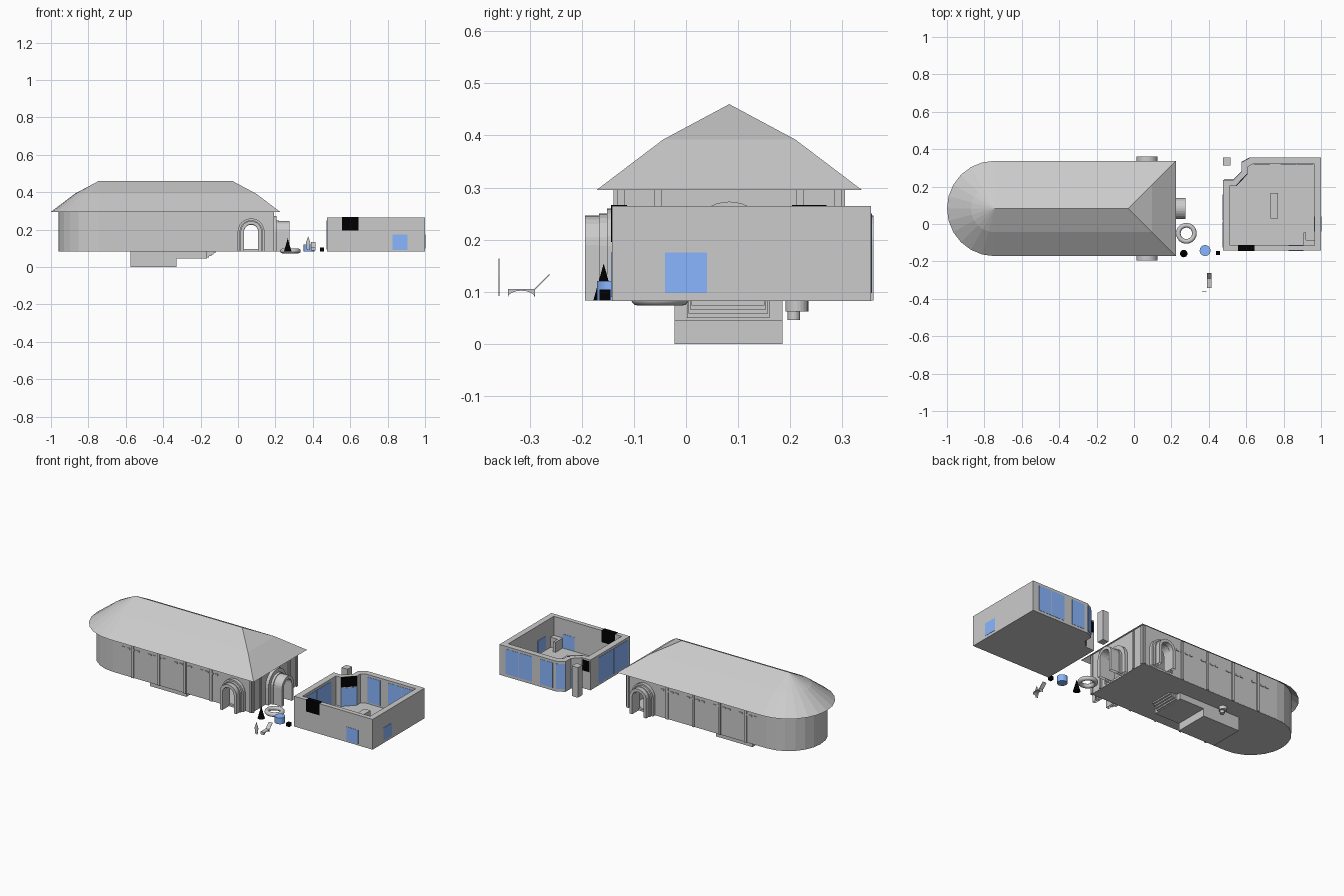
import bpy, bmesh, math
from mathutils import Matrix

if "Cube" in bpy.data.objects:
    bpy.data.objects.remove(bpy.data.objects["Cube"])

CY = 0.083          # centre line of the long hall
BASE = 0.083        # ground level


def mat(name, col):
    m = bpy.data.materials.new(name)
    m.diffuse_color = col
    m.use_nodes = True
    m.node_tree.nodes["Principled BSDF"].inputs["Base Color"].default_value = m.diffuse_color
    return m


BLUE = mat("blue", (0.25, 0.47, 1.0, 1))
BLACK = mat("black", (0.0, 0.0, 0.0, 1))


def mesh(name, verts, faces, material=None):
    me = bpy.data.meshes.new(name)
    me.from_pydata(verts, [], faces)
    bm = bmesh.new()
    bm.from_mesh(me)
    bmesh.ops.remove_doubles(bm, verts=bm.verts, dist=1e-5)
    bmesh.ops.recalc_face_normals(bm, faces=bm.faces)
    bm.to_mesh(me)
    bm.free()
    ob = bpy.data.objects.new(name, me)
    bpy.context.collection.objects.link(ob)
    if material:
        me.materials.append(material)
    return ob


def loft(name, rings, closed_ring=True, wrap=False, caps=False, material=None):
    n = len(rings[0])
    faces = []
    for k in range(len(rings) if wrap else len(rings) - 1):
        a, b = k * n, ((k + 1) % len(rings)) * n
        for i in range(n if closed_ring else n - 1):
            j = (i + 1) % n
            faces.append((a + i, a + j, b + j, b + i))
    if caps:
        faces += [tuple(range(n)), tuple(range((len(rings) - 1) * n, len(rings) * n))]
    return mesh(name, [v for r in rings for v in r], faces, material)


def prism(name, pts, z0, z1, material=None):
    return loft(name, [[(x, y, z) for x, y in pts] for z in (z0, z1)], caps=True, material=material)


def box(name, x0, x1, y0, y1, z0, z1, material=None):
    return prism(name, [(x0, y0), (x1, y0), (x1, y1), (x0, y1)], z0, z1, material)


def tube(name, outer, inner, z0, z1):
    ring = lambda p, z: [(x, y, z) for x, y in p]
    return loft(name, [ring(outer, z0), ring(outer, z1), ring(inner, z1), ring(inner, z0)], wrap=True)


def outline(r, n=12):
    """Hall plan: square right end, round left end, at distance r from the ridge."""
    pts = [(-0.03 + r, CY - r), (-0.03 + r, CY + r)]
    for i in range(n + 1):
        a = math.pi / 2 + math.pi * i / n
        pts.append((-0.745 + r * math.cos(a), CY + r * math.sin(a)))
    return pts


def arch_pts(r, spring, n=12):
    arc = [(r * math.cos(math.pi * i / n), spring + r * math.sin(math.pi * i / n)) for i in range(n + 1)]
    return [(r, BASE)] + arc + [(-r, BASE)]


def arch(name, r_out, r_in, spring, d0, d1, place):
    """Arched surround, local: u across, d outwards, z up."""
    rings = [[(u, d, z) for u, z in arch_pts(r, spring)]
             for r, d in ((r_out, d0), (r_out, d1), (r_in, d1), (r_in, d0))]
    ob = loft(name, rings, closed_ring=False, wrap=True)
    ob.data.transform(place)
    return ob


# Hall: roof, walls, floor
loft("hall_roof", [[(x, y, z) for x, y in outline(r)]
                   for r, z in ((0.255, 0.295), (0.127, 0.392), (0.0, 0.46))])
walls = tube("hall_walls", outline(0.215), outline(0.2), BASE, 0.322)
prism("hall_floor", outline(0.214), BASE - 0.001, BASE + 0.006)

# Arched entrances on front, back and right end, with openings cut through the wall
sides = {
    "front": Matrix.Translation((0.07, CY - 0.215, 0)) @ Matrix.Rotation(math.pi, 4, 'Z'),
    "back": Matrix.Translation((0.07, CY + 0.215, 0)),
    "end": Matrix.Translation((0.185, CY, 0)) @ Matrix.Rotation(-math.pi / 2, 4, 'Z'),
}
for side, place in sides.items():
    end = side == "end"
    arch(side + "_porch_outer", 0.085 if end else 0.072, 0.038, 0.188, -0.01, 0.02, place)
    arch(side + "_porch_middle", 0.062, 0.038, 0.188, 0.0, 0.035, place)
    arch(side + "_porch_inner", 0.056, 0.038, 0.19, 0.0, 0.09 if end else 0.062, place)
    cutter = loft(side + "_door_cutter",
                  [[(u, d, z + (0.012 if z <= BASE else 0)) for u, z in arch_pts(0.04, 0.188)]
                   for d in (-0.05, 0.012)], caps=True)
    cutter.data.transform(place)
    cutter.hide_render = True
    cutter.hide_viewport = True
    mod = walls.modifiers.new(side, 'BOOLEAN')
    mod.operation = 'DIFFERENCE'
    mod.object = cutter

# Hall pilasters and rows of slit windows
for s in (-1, 1):
    y = CY + s * 0.215
    for x in (0.178, -0.085, -0.26, -0.435, -0.61):
        box("side_pilaster", x - 0.007, x + 0.007, y - 0.007, y + 0.007, BASE, 0.315)
    for bay in range(4):
        for k in range(4):
            x = -0.695 + 0.175 * bay + 0.032 * k + 0.013
            box("slit_ledge", x, x + 0.02, y - 0.004, y + 0.004, 0.247, 0.256)
for y in (-0.053, 0.219, CY - 0.208, CY + 0.208):
    box("end_pilaster", 0.178, 0.193, y - 0.007, y + 0.007, BASE, 0.315)

# Basement with stairs, and a round basin beneath the floor
box("basement", -0.575, -0.33, -0.022, 0.185, 0.0, BASE)
box("stair_landing", -0.33, -0.165, -0.022, 0.185, 0.045, BASE)
for i in range(4):
    box("stair_step", -0.17, -0.155 + 0.012 * i, 0.002 + 0.003 * i, 0.16 - 0.003 * i, 0.05 + 0.008 * i, BASE)


def cyl(name, x, y, r, z0, z1, n=20, material=None):
    pts = [(x + r * math.cos(2 * math.pi * i / n), y + r * math.sin(2 * math.pi * i / n)) for i in range(n)]
    return prism(name, pts, z0, z1, material)


cyl("basin", -0.44, 0.213, 0.022, 0.062, BASE)
cyl("basin_drain", -0.44, 0.207, 0.012, 0.046, 0.062)

# Roofless house with a notched porch corner
plan = [(0.475, -0.142), (1.0, -0.142), (1.0, 0.355), (0.62, 0.355), (0.575, 0.33), (0.575, 0.28), (0.53, 0.235), (0.475, 0.235)]
room = [(0.512, -0.115), (0.965, -0.115), (0.965, 0.32), (0.635, 0.32), (0.607, 0.305), (0.607, 0.268), (0.545, 0.205), (0.512, 0.205)]
tube("house_walls", plan, room, BASE, 0.265)
prism("house_floor", plan, BASE - 0.001, BASE + 0.006)
box("porch_post", 0.475, 0.515, 0.312, 0.355, BASE, 0.265)
box("counter", 0.73, 0.77, 0.03, 0.165, BASE, 0.14)
box("corner_bench", 0.905, 0.965, -0.115, -0.085, BASE, 0.15)
box("corner_bench_side", 0.905, 0.92, -0.115, -0.045, BASE, 0.15)

# House windows and doors, showing on both sides of the wall
E = 0.0015
for x in (0.78, 0.87, 0.64):
    box("back_window", x + 0.002, x + 0.088, 0.32 - E, 0.355 + E, 0.098, 0.25, BLUE)
box("right_window", 0.965 - E, 1.0 + E, -0.04, 0.04, 0.098, 0.175, BLUE)
box("front_window", 0.825, 0.905, -0.142 - E, -0.115 + E, 0.09, 0.175, BLUE)
box("front_vent", 0.555, 0.645, -0.142 - E, -0.115 + E, 0.195, 0.265 + E, BLACK)
for y in (-0.125, 0.02):
    box("left_window", 0.475 - E, 0.512 + E, y, y + 0.138, 0.095, 0.25, BLUE)


def wall_panel(name, p, q, z0, z1, material):
    """Thin panel standing on a slanted wall between two plan points."""
    dx, dy = q[0] - p[0], q[1] - p[1]
    l = math.hypot(dx, dy)
    nx, ny = -dy / l * 0.002, dx / l * 0.002
    prism(name, [(p[0] - nx, p[1] - ny), (q[0] - nx, q[1] - ny),
                 (q[0] + nx, q[1] + ny), (p[0] + nx, p[1] + ny)], z0, z1, material)


wall_panel("corner_window", plan[3], plan[4], 0.098, 0.25, BLUE)
wall_panel("porch_door", plan[5], plan[6], 0.09, 0.2, BLUE)
wall_panel("porch_door_inside", room[5], room[6], 0.09, 0.2, BLUE)
wall_panel("porch_vent", (0.48, 0.235), (0.528, 0.235), 0.19, 0.255, BLACK)
wall_panel("porch_vent_inside", room[6], room[5], 0.205, 0.266, BLACK)

# Yard objects: ring, cone, tub, cube
bpy.ops.mesh.primitive_torus_add(location=(0.28, -0.05, 0.086), major_radius=0.043, minor_radius=0.0125,
                                 major_segments=32, minor_segments=12)
bpy.context.object.name = "swim_ring"
bpy.ops.object.shade_smooth()
bpy.ops.mesh.primitive_cone_add(vertices=24, radius1=0.02, radius2=0, depth=0.071, location=(0.266, -0.158, 0.1185))
bpy.context.object.name = "black_cone"
bpy.context.object.data.materials.append(BLACK)
cyl("blue_tub", 0.38, -0.142, 0.029, BASE, 0.121, 24, BLUE)
box("black_cube", 0.439, 0.459, -0.166, -0.145, BASE, 0.104, BLACK)

# Reclining chair: flat seat over arched legs, with a tilted back
seat = [(-0.342, 0.105), (-0.29, 0.105), (-0.29, 0.102)]
seat += [(-0.316 + 0.026 * math.cos(math.pi * i / 8), 0.089 + 0.013 * math.sin(math.pi * i / 8)) for i in range(9)]
seat += [(-0.342, 0.102)]
loft("chair_seat", [[(x, y, z) for y, z in seat] for x in (0.39, 0.415)], caps=True)
back = [(-0.291, 0.103), (-0.261, 0.133), (-0.262, 0.134), (-0.292, 0.105)]
loft("chair_back", [[(x, y, z) for y, z in back] for x in (0.39, 0.415)], caps=True)

# Upright pointed board
board = [(0.368, 0.092), (0.382, 0.092), (0.387, 0.13), (0.375, 0.164), (0.363, 0.13)]
loft("pointed_board", [[(x, y, z) for x, z in board] for y in (-0.36, -0.358)], caps=True)
